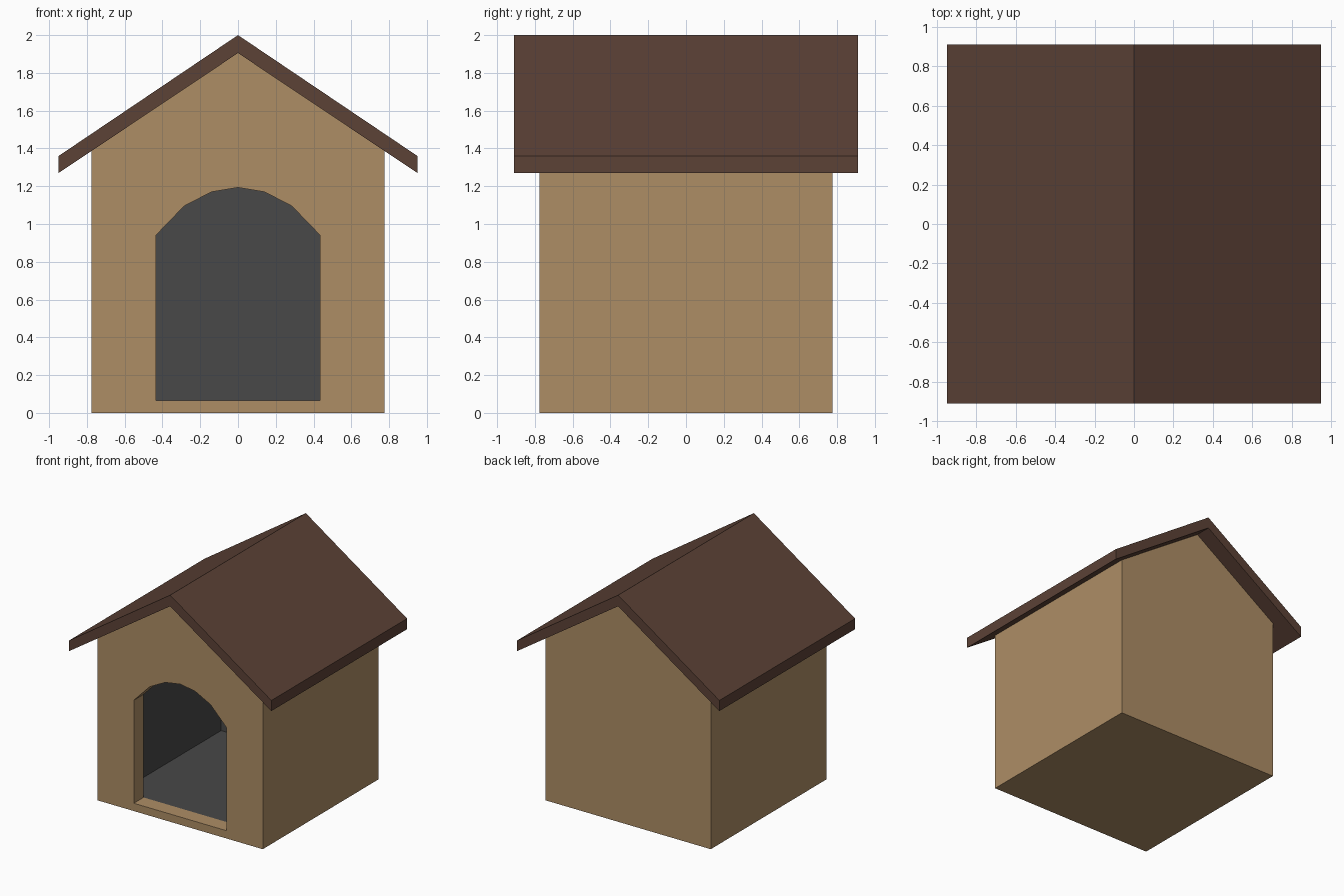
import bpy
import bmesh

cube = bpy.data.objects.get("Cube")
if cube:
    bpy.data.objects.remove(cube, do_unlink=True)


def material(name, color):
    mat = bpy.data.materials.new(name)
    mat.use_nodes = True
    mat.diffuse_color = (*color, 1)
    shader = next(n for n in mat.node_tree.nodes if n.type == 'BSDF_PRINCIPLED')
    shader.inputs["Base Color"].default_value = (*color, 1)
    return mat


wall_tan = material("wall tan", (0.42, 0.268, 0.131))
inside_grey = material("inside grey", (0.065, 0.065, 0.065))
roof_brown = material("roof brown", (0.107, 0.054, 0.037))


def mirrored(half):
    """Close a profile from its right half by mirroring in x."""
    return half + [(-x, z) for x, z in reversed(half) if x > 0]


def prism(name, profile, y0, y1, mats, index=0):
    """Extrude an x-z profile from y0 to y1."""
    bm = bmesh.new()
    face = bm.faces.new([bm.verts.new((x, y0, z)) for x, z in profile])
    ext = bmesh.ops.extrude_face_region(bm, geom=[face])
    moved = [v for v in ext["geom"] if isinstance(v, bmesh.types.BMVert)]
    bmesh.ops.translate(bm, verts=moved, vec=(0, y1 - y0, 0))
    bmesh.ops.recalc_face_normals(bm, faces=bm.faces)
    for f in bm.faces:
        f.material_index = index
    mesh = bpy.data.meshes.new(name)
    bm.to_mesh(mesh)
    bm.free()
    for mat in mats:
        mesh.materials.append(mat)
    obj = bpy.data.objects.new(name, mesh)
    bpy.context.collection.objects.link(obj)
    return obj


# Sizes
half, peak, thick, floor = 0.775, 1.905, 0.13, 0.065
eave_x, eave_low, eave_high, roof_y = 0.95, 1.27, 1.36, 0.91
pitch = (peak - eave_low) / eave_x
inner, inner_peak = half - thick, peak - 0.15
both = [wall_tan, inside_grey]

# Gabled house body
body = prism("house_body", mirrored([(half, 0), (half, peak - pitch * half), (0, peak)]),
             -half, half, both)

# Hollow room and arched doorway
room = prism("room_cutter",
             mirrored([(inner, floor), (inner, inner_peak - pitch * inner), (0, inner_peak)]),
             -inner, half - 0.08, both, 1)
door = prism("door_cutter",
             mirrored([(0.435, floor + 0.001), (0.435, 0.94), (0.285, 1.095),
                       (0.14, 1.17), (0, 1.193)]),
             -1, -inner + 0.002, both, 0)
for cutter in (room, door):
    cutter.hide_render = True
    cut = body.modifiers.new(cutter.name, 'BOOLEAN')
    cut.operation = 'DIFFERENCE'
    cut.solver = 'EXACT'
    cut.object = cutter

# Bake the cuts and drop the cutters
graph = bpy.context.evaluated_depsgraph_get()
baked = bpy.data.meshes.new_from_object(body.evaluated_get(graph))
body.modifiers.clear()
body.data = baked
for cutter in (room, door):
    bpy.data.objects.remove(cutter, do_unlink=True)

# Folded roof slab
prism("roof", [(0, 2), (eave_x, eave_high), (eave_x, eave_low), (0, peak),
               (-eave_x, eave_low), (-eave_x, eave_high)],
      -roof_y, roof_y, [roof_brown])
